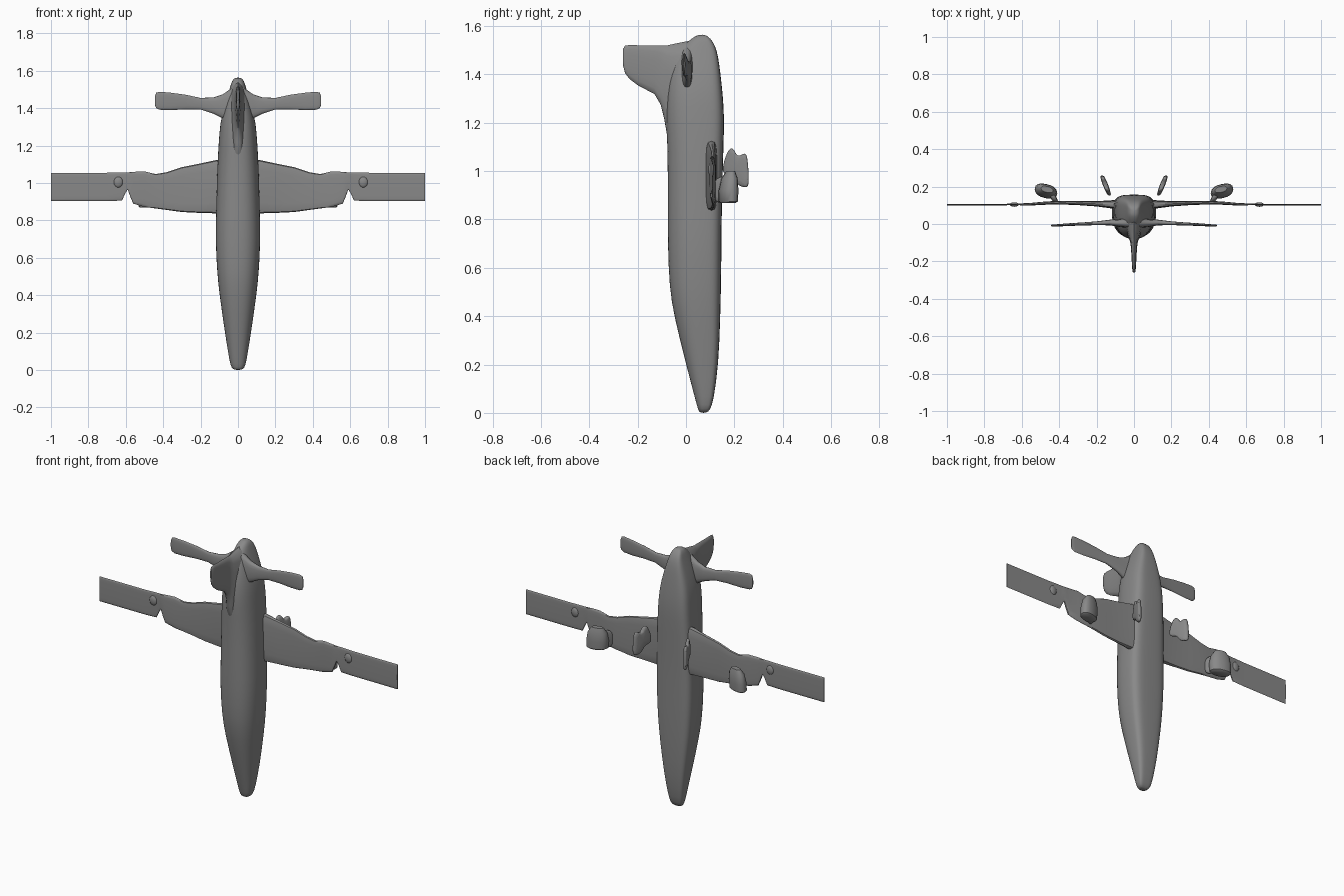
import bpy, bmesh
from math import cos, sin, tau, copysign

if "Cube" in bpy.data.objects:
    bpy.data.objects.remove(bpy.data.objects["Cube"], do_unlink=True)

# Dark grey paint shared by every part
paint = bpy.data.materials.new("dark_grey")
paint.use_nodes = True
paint.diffuse_color = (.25, .25, .25, 1)
shader = next(n for n in paint.node_tree.nodes if n.type == "BSDF_PRINCIPLED")
shader.inputs["Base Color"].default_value = paint.diffuse_color


def power(v, e):
    return copysign(abs(v) ** e, v)


def finish(name, bm, mirror=False, subdivide=0):
    bmesh.ops.recalc_face_normals(bm, faces=bm.faces)
    mesh = bpy.data.meshes.new(name)
    bm.to_mesh(mesh)
    bm.free()
    mesh.materials.append(paint)
    ob = bpy.data.objects.new(name, mesh)
    bpy.context.collection.objects.link(ob)
    if mirror:
        ob.modifiers.new("mirror", "MIRROR").use_mirror_merge = False
    if subdivide:
        sub = ob.modifiers.new("smooth", "SUBSURF")
        sub.levels = sub.render_levels = subdivide
    bpy.ops.object.select_all(action="DESELECT")
    bpy.context.view_layer.objects.active = ob
    ob.select_set(True)
    bpy.ops.object.shade_smooth_by_angle(angle=0.8)


def loft(name, rings, **options):
    """Skin a list of equally sized point rings and cap both ends."""
    bm = bmesh.new()
    loops = [[bm.verts.new(p) for p in ring] for ring in rings]
    n = len(loops[0])
    for a, b in zip(loops, loops[1:]):
        for i in range(n):
            j = (i + 1) % n
            bm.faces.new((a[i], a[j], b[j], b[i]))
    bm.faces.new(loops[0])
    bm.faces.new(loops[-1])
    finish(name, bm, **options)


def oval(n, e=1.0):
    return [(power(cos(tau * i / n), e), power(sin(tau * i / n), e)) for i in range(n)]


def hull_ring(z, w, front, back):
    """Rounded on the dorsal side, boxier on the belly."""
    mid = front + (back - front) * 0.6
    ring = []
    for i in range(28):
        c, s = cos(tau * i / 28), sin(tau * i / 28)
        e = 0.5 if s > 0 else 0.85
        depth = back - mid if s > 0 else mid - front
        ring.append((w * power(c, e), mid + depth * power(s, e), z))
    return ring


def surface(name, sections, e=0.75):
    """Wing-like surface: span x, low z, high z, y, half thickness."""
    rings = [[(x, y + t * v, (lo + hi) / 2 + (hi - lo) / 2 * u) for u, v in oval(16, e)]
             for x, lo, hi, y, t in sections]
    loft(name, rings, mirror=True)


# Fuselage, nose down: z, half width, dorsal y, belly y
hull = [
    (0.0, .018, .058, .085), (.012, .036, .05, .1), (.05, .046, .04, .114),
    (.2, .07, .0, .135), (.4, .099, -.05, .142), (.52, .112, -.07, .145),
    (.7, .121, -.076, .147), (.85, .117, -.076, .148), (1.1, .111, -.076, .155),
    (1.22, .103, -.084, .159), (1.32, .096, -.08, .152), (1.4, .077, -.068, .143),
    (1.47, .056, -.045, .134), (1.52, .04, -.01, .121), (1.55, .031, .025, .1),
    (1.564, .015, .05, .08),
]
loft("fuselage", [hull_ring(*s) for s in hull], subdivide=1)

# Main wings with ragged trailing step and notch
surface("main_wings", [
    (.05, .83, 1.13, .105, .026), (.12, .838, 1.122, .105, .022),
    (.2, .84, 1.105, .108, .014), (.3, .845, 1.085, .112, .011),
    (.38, .856, 1.058, .114, .01), (.44, .864, 1.048, .113, .009),
    (.5, .872, 1.062, .11, .008), (.56, .89, 1.06, .105, .007),
    (.575, .925, 1.058, .105, .007), (.59, .965, 1.057, .105, .006),
    (.605, .94, 1.057, .105, .005), (.62, .906, 1.057, .105, .004),
    (.7, .904, 1.055, .104, .004), (1.0, .904, 1.055, .103, .004),
], e=0.5)

# Tailplane
surface("tailplane", [
    (.03, 1.325, 1.51, .005, .026), (.08, 1.345, 1.475, .005, .02),
    (.13, 1.37, 1.458, .008, .015), (.2, 1.393, 1.455, .004, .01),
    (.28, 1.394, 1.472, .0, .008), (.36, 1.39, 1.483, -.004, .007),
    (.42, 1.392, 1.488, -.008, .006), (.437, 1.4, 1.483, -.008, .005),
    (.444, 1.415, 1.465, -.008, .003),
])

# Tail fin with a swept dorsal fillet: y, low z, high z, half thickness
fin = [
    (.05, 1.04, 1.545, .06), (-.03, 1.06, 1.53, .045), (-.075, 1.13, 1.52, .03),
    (-.09, 1.215, 1.52, .022), (-.105, 1.275, 1.52, .019), (-.13, 1.318, 1.52, .016),
    (-.2, 1.355, 1.52, .012), (-.235, 1.382, 1.521, .01), (-.252, 1.405, 1.518, .008),
    (-.26, 1.435, 1.505, .005),
]
loft("tail_fin", [[(t * v, y, (lo + hi) / 2 + (hi - lo) / 2 * u) for u, v in oval(16, 0.8)]
                  for y, lo, hi, t in fin])


def plate(name, outline, lean, thickness):
    """Leaning rounded slab from a y-z outline; lean gives x from y."""
    rings = [[(lean(y) + side * thickness, y, z) for y, z in outline] for side in (-1, 0, 1)]
    loft(name, rings, mirror=True, subdivide=2)


# Broken struts near the fuselage
plate("inner_struts",
      [(.148, .98), (.155, 1.04), (.18, 1.1), (.2, 1.09), (.212, 1.055), (.24, 1.075),
       (.255, 1.07), (.262, .94), (.25, .93), (.21, .94), (.195, .985)],
      lambda y: .132 + (y - .155) * .38, .015)

# Underwing engine pods: z, centre x, centre y, x radius, y radius
pods = [(.868, .475, .174, .048, .03), (.875, .473, .175, .058, .037),
        (.92, .47, .176, .06, .038), (.97, .468, .18, .052, .031),
        (1.0, .465, .185, .032, .016)]
loft("engine_pods", [[(x + a * u, y + b * v + .2 * a * u, z) for u, v in oval(16, 0.85)]
                     for z, x, y, a, b in pods], mirror=True)

# Short pylons joining the pods to the wings
plate("pod_pylons", [(.112, .875), (.14, .868), (.18, .87), (.185, .975), (.15, .98), (.112, .965)],
      lambda y: .42 + (y - .12) * .5, .018)

# Small lumps on the outer wings
for side, x in (("left", .67), ("right", -.64)):
    bm = bmesh.new()
    bmesh.ops.create_uvsphere(bm, u_segments=16, v_segments=8, radius=1)
    bmesh.ops.scale(bm, vec=(.025, .012, .03), verts=bm.verts)
    bmesh.ops.translate(bm, vec=(x, .104, 1.005), verts=bm.verts)
    finish(side + "_wing_lump", bm)
